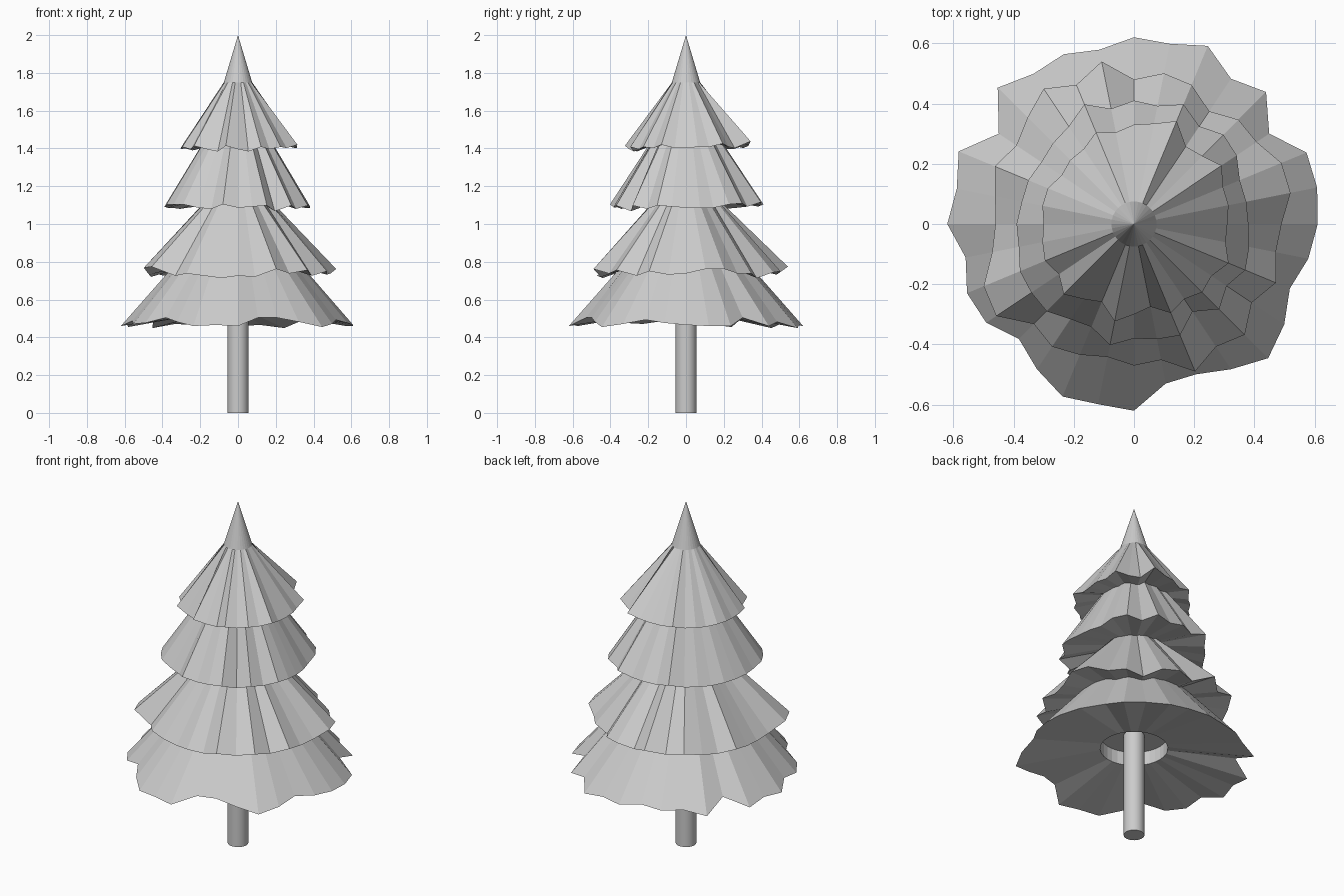
import bpy
import bmesh
import math

cube = bpy.data.objects.get("Cube")
if cube:
    bpy.data.objects.remove(cube, do_unlink=True)

SIDES = 32


def make_material(name, colour):
    material = bpy.data.materials.new(name)
    material.use_nodes = True
    material.diffuse_color = colour
    material.node_tree.nodes["Principled BSDF"].inputs["Base Color"].default_value = colour
    return material


grey = make_material("plain grey", (0.6, 0.6, 0.6, 1))


def add_ring(bm, radii, heights):
    """Ring of vertices, clockwise from the back."""
    ring = []
    for i, (radius, height) in enumerate(zip(radii, heights)):
        angle = math.tau * i / SIDES
        ring.append(bm.verts.new((radius * math.sin(angle), radius * math.cos(angle), height)))
    return ring


def even_ring(bm, radius, height):
    return add_ring(bm, [radius] * SIDES, [height] * SIDES)


def bridge(bm, lower, upper):
    for i in range(SIDES):
        j = (i + 1) % SIDES
        bm.faces.new((lower[i], lower[j], upper[j], upper[i]))


def finish(bm, name):
    bmesh.ops.recalc_face_normals(bm, faces=bm.faces)
    mesh = bpy.data.meshes.new(name)
    bm.to_mesh(mesh)
    bm.free()
    mesh.materials.append(grey)
    obj = bpy.data.objects.new(name, mesh)
    bpy.context.collection.objects.link(obj)
    return obj


def make_tier(name, rim_percent, rim_height, mean, lift, top, hollow, tip=None):
    """Crinkled skirt of branches with a raised underside and a central recess."""
    bm = bmesh.new()
    radii = [r / 100 for r in rim_percent]
    rim = add_ring(bm, radii, [rim_height + (r - mean) * lift for r in radii])
    crown = even_ring(bm, *top)
    bridge(bm, rim, crown)
    if tip:
        apex = bm.verts.new((0, 0, tip))
        for i in range(SIDES):
            bm.faces.new((crown[i], crown[(i + 1) % SIDES], apex))
    else:
        bm.faces.new(crown)
    radius, height = hollow
    mouth = even_ring(bm, radius, height)
    ceiling = even_ring(bm, radius, height + 0.08)
    bridge(bm, mouth, rim)
    bridge(bm, ceiling, mouth)
    bm.faces.new(ceiling)
    return finish(bm, name)


# Rim radii in hundredths, one for each fold of the branches
bottom_rim = [62, 61, 64, 58, 62, 54, 62, 62, 61, 59, 56, 60, 63, 58, 54, 54,
              62, 61, 62, 58, 54, 59, 60, 57, 62, 60, 63, 54, 64, 60, 61, 59]
lower_rim = [48, 51, 50, 45, 49, 49, 53, 53, 49, 48, 51, 47, 52, 49, 53, 46,
             47, 45, 47, 49, 47, 55, 54, 48, 46, 47, 50, 47, 50, 54, 50, 55]
upper_rim = [41, 40, 43, 39, 42, 41, 38, 38, 38, 39, 40, 37, 40, 35, 40, 39,
             38, 41, 37, 38, 41, 41, 41, 39, 39, 38, 38, 37, 38, 39, 43, 39]
top_rim = [33, 34, 37, 31, 32, 35, 32, 32, 31, 31, 34, 31, 32, 30, 32, 28,
           30, 33, 28, 30, 33, 30, 32, 31, 30, 31, 31, 29, 30, 30, 33, 31]

# Branch tiers
make_tier("bottom_branches", bottom_rim, 0.46, 0.62, -0.55, (0.18, 0.96), (0.18, 0.53))
make_tier("lower_branches", lower_rim, 0.72, 0.46, 0.6, (0.12, 1.18), (0.2, 0.8))
make_tier("upper_branches", upper_rim, 1.08, 0.37, 0.6, (0.1, 1.57), (0.14, 1.14))
make_tier("top_branches", top_rim, 1.39, 0.29, 0.6, (0.075, 1.75), (0.1, 1.45), tip=2)

# Trunk
bm = bmesh.new()
base = even_ring(bm, 0.055, 0)
head = even_ring(bm, 0.055, 0.62)
bridge(bm, base, head)
bm.faces.new(base)
bm.faces.new(head)
trunk = finish(bm, "trunk")
bpy.ops.object.select_all(action="DESELECT")
trunk.select_set(True)
bpy.context.view_layer.objects.active = trunk
bpy.ops.object.shade_smooth_by_angle(angle=math.radians(30))
